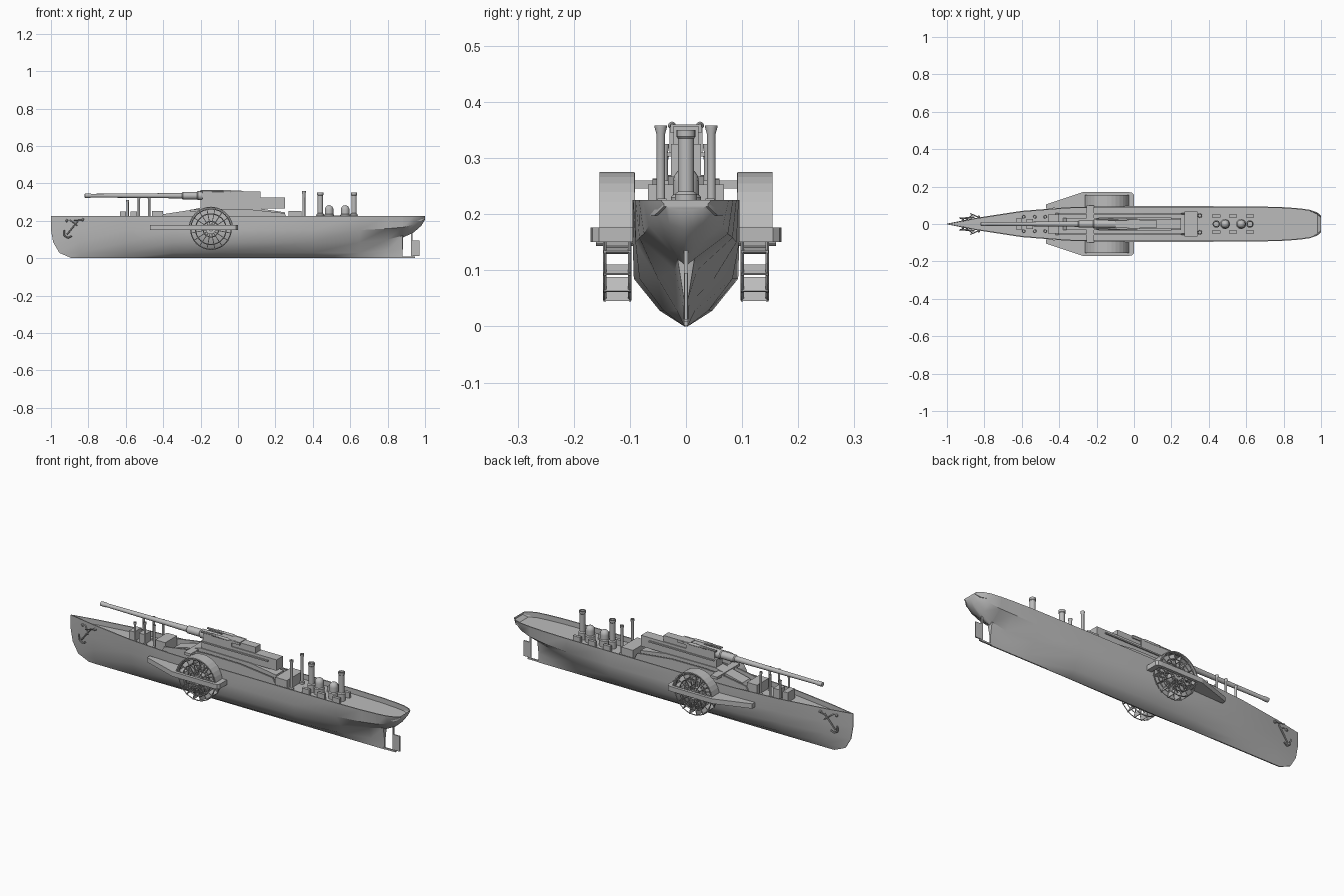
import bpy, bmesh, math
from mathutils import Vector, Matrix

cube = bpy.data.objects.get("Cube")
if cube:
    bpy.data.objects.remove(cube)

grey = bpy.data.materials.new("ship_grey")
grey.use_nodes = True
TONE = (0.5, 0.5, 0.5, 1)
grey.diffuse_color = TONE
grey.node_tree.nodes["Principled BSDF"].inputs["Base Color"].default_value = TONE


def finish(name, bm, smooth=False):
    bmesh.ops.recalc_face_normals(bm, faces=bm.faces)
    me = bpy.data.meshes.new(name)
    bm.to_mesh(me)
    bm.free()
    me.materials.append(grey)
    ob = bpy.data.objects.new(name, me)
    bpy.context.collection.objects.link(ob)
    if smooth:
        bpy.ops.object.select_all(action='DESELECT')
        ob.select_set(True)
        bpy.context.view_layer.objects.active = ob
        bpy.ops.object.shade_smooth_by_angle(angle=math.radians(35))
    return ob


def add_box(bm, lo, hi, rot=None):
    lo, hi = Vector(lo), Vector(hi)
    m = Matrix.Translation((lo + hi) / 2) @ Matrix.Diagonal((*(hi - lo), 1))
    bmesh.ops.create_cube(bm, size=1, matrix=(rot or Matrix()) @ m)


def add_rod(bm, p, q, r, r2=None, n=12):
    p, q = Vector(p), Vector(q)
    d = q - p
    m = Matrix.Translation((p + q) / 2) @ d.to_track_quat('Z', 'Y').to_matrix().to_4x4()
    bmesh.ops.create_cone(bm, cap_ends=True, segments=n, radius1=r,
                          radius2=r if r2 is None else r2, depth=d.length, matrix=m)


def box(name, lo, hi):
    bm = bmesh.new()
    add_box(bm, lo, hi)
    return finish(name, bm)


def prism(name, pts, axis, a, b):
    """Extrude a 2D outline: axis 'y' reads (x, z) points, axis 'z' reads (x, y)."""
    bm = bmesh.new()
    put = (lambda p, t: (p[0], t, p[1])) if axis == 'y' else (lambda p, t: (*p, t))
    f = bm.faces.new([bm.verts.new(put(p, a)) for p in pts])
    out = bmesh.ops.extrude_face_region(bm, geom=[f])["geom"]
    shift = (0, b - a, 0) if axis == 'y' else (0, 0, b - a)
    bmesh.ops.translate(bm, vec=shift, verts=[v for v in out if isinstance(v, bmesh.types.BMVert)])
    return finish(name, bm)


def lathe(name, profile, origin, axis='Z', n=16):
    """Spin (radius, height) pairs around an axis."""
    bm = bmesh.new()
    vs = [bm.verts.new((max(r, 1e-4), 0, h)) for r, h in profile]
    es = [bm.edges.new(e) for e in zip(vs, vs[1:])]
    bmesh.ops.spin(bm, geom=vs + es, axis=(0, 0, 1), cent=(0, 0, 0), angle=2 * math.pi, steps=n)
    bmesh.ops.remove_doubles(bm, verts=bm.verts, dist=1e-5)
    m = Matrix.Translation(origin)
    if axis == 'X':
        m = m @ Matrix.Rotation(math.pi / 2, 4, 'Y')
    bm.transform(m)
    return finish(name, bm, True)


# Hull: half widths per station, lofted from stem to counter
RAIL, DECK = 0.225, 0.198
LEVELS = (RAIL, .15, .085, .028, 0)
AFT, COUNTER = (RAIL, .165, .12, .05, 0), (RAIL, .165, .12, .115, .11)
stations = [
    (-1, (.002, .002, .002, .002, .002), LEVELS),
    (-.85, (.032, .028, .022, .012, .003), LEVELS),
    (-.6, (.07, .063, .05, .026, .003), LEVELS),
    (-.35, (.09, .087, .077, .04, .003), LEVELS),
    (-.1, (.095, .095, .093, .047, .003), LEVELS),
    (.4, (.095, .095, .083, .04, .003), LEVELS),
    (.65, (.094, .09, .05, .016, .003), LEVELS),
    (.8, (.09, .083, .02, .006, .003), (RAIL, .158, .1, .04, 0)),
    (.88, (.084, .075, .015, .004, .003), AFT),
    (.882, (.084, .075, .015, .008, .003), COUNTER),
    (.94, (.076, .066, .03, .015, .003), (RAIL, .18, .15, .142, .138)),
    (.98, (.062, .053, .03, .012, .003), (RAIL, .2, .182, .176, .173)),
    (1, (.045, .038, .03, .012, .003), (RAIL, .217, .21, .208, .206))]
RAKE = (.012, .006, 0, 0, .012, .045, .11)
bm = bmesh.new()
loops = []
for i, (x, ys, zs) in enumerate(stations):
    inner = max(ys[0] - .006, .001)
    half = [(inner, max(DECK, zs[-1] + .008)), (inner, RAIL), *zip(ys, zs)]
    xs = [x + (k if i == 0 else 0) for k in RAKE]
    port = [(px, y, z) for px, (y, z) in zip(xs, half)]
    ring = port + [(px, -y, z) for px, y, z in reversed(port)]
    loops.append([bm.verts.new(c) for c in ring])
for a, b in zip(loops, loops[1:]):
    for k in range(len(a)):
        j = (k + 1) % len(a)
        bm.faces.new((a[k], a[j], b[j], b[k]))
for cap in (loops[0], loops[-1]):
    for k in range(len(cap) // 2 - 1):
        bm.faces.new((cap[k], cap[k + 1], cap[-2 - k], cap[-1 - k]))
finish("hull", bm, True)

# Rudder with its frame
box("rudder", (.93, -.003, .012), (.97, .003, .095))
box("rudder_heel", (.87, -.004, .002), (.945, .004, .01))
box("rudder_post", (.926, -.004, .003), (.934, .004, .15))

# Paddle wheels, covers and sponsons
CX, CZ, R, BLADES = -.145, .155, .112, 16
hub = Matrix.Translation((CX, 0, CZ))
for s, side in ((1, "left"), (-1, "right")):
    bm = bmesh.new()
    for y in (.1, .145):
        for r in (R - .004, .082, .042):
            n = 32
            for k in range(n):
                p, q = [(CX + r * math.cos(t), s * y, CZ + r * math.sin(t))
                        for t in (2 * math.pi * k / n, 2 * math.pi * (k + 1) / n)]
                add_rod(bm, p, q, .003, n=4)
    for k in range(BLADES):
        turn = hub @ Matrix.Rotation(2 * math.pi * (k + .5) / BLADES, 4, 'Y')
        for y in (.1, .145):
            add_box(bm, (.02, s * y - .002, -.002), (R, s * y + .002, .002), turn)
        add_box(bm, (.082, s * .1225 - .024, -.0015), (R, s * .1225 + .024, .0015), turn)
    add_rod(bm, (CX, s * .085, CZ), (CX, s * .16, CZ), .012)
    add_rod(bm, (CX, s * .097, CZ), (CX, s * .148, CZ), .026, n=16)
    finish(side + "_paddle_wheel", bm)

    arc = [math.pi * k / 16 for k in range(17)]
    arch = [(CX + .12 * math.cos(t), CZ + .12 * math.sin(t)) for t in arc]
    arch += [(CX + .114 * math.cos(t), CZ + .114 * math.sin(t)) for t in reversed(arc)]
    prism(side + "_wheel_cover", arch, 'y', s * .092, s * .154)
    plate = [(CX + .118 * math.cos(t), CZ + .118 * math.sin(t)) for t in arc]
    prism(side + "_cover_back", plate, 'y', s * .091, s * .095)

    front = [(-.47, .083), (-.47, .105), (-.275, .17), (-.262, .17), (-.262, .09)]
    rear = [(-.028, .09), (-.028, .17), (-.01, .167), (0, .155), (0, .09)]
    rail = [(-.265, .154), (-.265, .17), (-.025, .17), (-.025, .154)]
    for part, pts in (("front", front), ("rear", rear), ("outer", rail)):
        prism(f"{side}_sponson_{part}", [(x, s * y) for x, y in pts], 'z', .15, .176)

    # Sloping girders beside the gun
    girder = [(-.42, DECK), (-.4, .235), (-.25, .258), (-.15, .264), (.05, .262), (.25, .24), (.27, DECK)]
    prism(side + "_girder", girder, 'y', s * .052, s * .06)

    # Anchor hung on the bow
    bm = bmesh.new()
    add_rod(bm, (-.855, s * .036, .2), (-.915, s * .03, .125), .004, n=8)
    add_rod(bm, (-.875, s * .056, .2), (-.83, s * .036, .205), .003, n=8)
    add_rod(bm, (-.9, s * .02, .205), (-.86, s * .052, .175), .003, n=8)
    crown = [(-.93, s * .034, .15), (-.928, s * .03, .12), (-.91, s * .03, .108), (-.89, s * .034, .118)]
    for p, q in zip(crown, crown[1:]):
        add_rod(bm, p, q, .004, n=8)
    for p in ((-.915, s * .02, .2), (-.83, s * .038, .205)):
        bmesh.ops.create_icosphere(bm, subdivisions=1, radius=.009, matrix=Matrix.Translation(p))
    finish(side + "_anchor", bm, True)

# Walkway between the covers
box("cross_walkway", (-.255, -.098, .246), (-.215, .098, .26))

# Gun bed and carriage
prism("gun_bed", [(-.38, DECK), (-.36, .232), (-.2, .27), (.1, .268), (.25, .245), (.25, DECK)], 'y', -.032, .032)
prism("gun_carriage", [(-.2, .266), (-.2, .312), (-.17, .325), (.25, .325), (.25, .266)], 'y', -.027, .027)
box("carriage_flange", (-.19, -.034, .303), (.2, .034, .31))

# Great gun: barrel, breech and recoil gear
lathe("gun_barrel", [(0, 0), (.008, 0), (.012, .002), (.012, .03), (.01, .035), (.013, .4), (.015, .52),
                     (.02, .525), (.02, .6), (.024, .605), (.024, .72), (0, .72)], (-.82, 0, .334), 'X')
box("gun_breech", (-.1, -.022, .32), (.12, .022, .357))
box("breech_cap", (-.04, -.028, .345), (.03, .028, .36))
for s, side in ((1, "left"), (-1, "right")):
    lathe(side + "_recoil_cylinder", [(0, 0), (.005, 0), (.005, .06), (.007, .062), (.007, .16), (.004, .165),
                                      (.004, .22), (0, .22)], (-.2, s * .025, .358), 'X', 10)
    box(side + "_cradle_arm", (-.19, s * .025 - .004, .31), (-.02, s * .025 + .004, .355))


def vent(name, x, y, top, r):
    lathe(name, [(0, DECK), (r * 1.5, DECK), (r * 1.5, DECK + .01), (r, DECK + .014), (r, top - .014),
                 (r * 1.35, top - .004), (r * 1.35, top), (r * .8, top), (r * .8, top - .01), (0, top - .01)], (x, y, 0))


# Bow ventilators and deck boxes
for x, top in ((-.59, .31), (-.53, .325), (-.475, .325)):
    for s, side in ((1, "left"), (-1, "right")):
        vent(side + "_bow_vent", x, s * .038, top, .006)
for x0, x1, w, top in ((-.63, -.6, .03, .25), (-.575, -.54, .026, .25), (-.46, -.4, .05, .253)):
    box("bow_deck_box", (x0, -w, DECK), (x1, w, top))

# Stern deckhouse, funnels and domes
box("stern_deckhouse", (.27, -.068, DECK), (.34, .068, .253))
for s, side in ((1, "left"), (-1, "right")):
    vent(side + "_tall_vent", .352, s * .045, .358, .008)
    for x in (.44, .53, .62):
        box(side + "_hatch", (x - .022, s * .043 - .008, DECK), (x + .022, s * .043 + .008, .228))
for x in (.44, .62):
    lathe("funnel", [(0, DECK), (.02, DECK), (.02, .235), (.0145, .24), (.0145, .335), (.017, .338),
                     (.017, .35), (.012, .35), (.012, .33), (0, .33)], (x, 0, 0))
for x in (.487, .573):
    dome = [(.023 * math.cos(t * math.pi / 12), .258 + .025 * math.sin(t * math.pi / 12)) for t in range(7)]
    lathe("boiler_dome", [(0, DECK), (.027, DECK), (.027, .23), (.023, .235)] + dome, (x, 0, 0))
